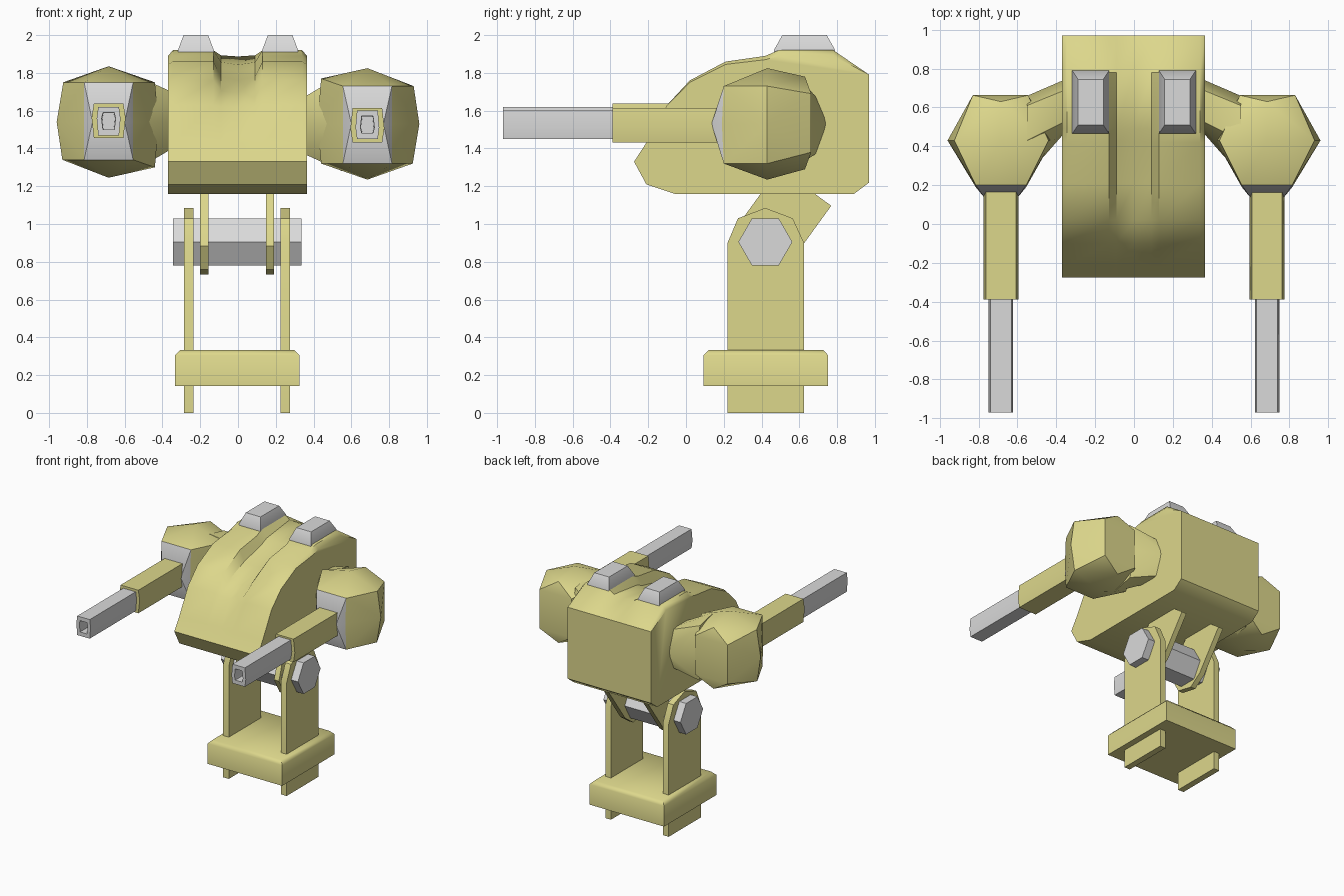
import bpy, bmesh, math

if "Cube" in bpy.data.objects:
    bpy.data.objects.remove(bpy.data.objects["Cube"])

def material(name, rgb):
    m = bpy.data.materials.new(name)
    m.diffuse_color = (*rgb, 1)
    m.use_nodes = True
    m.node_tree.nodes["Principled BSDF"].inputs["Base Color"].default_value = m.diffuse_color
    return m

KHAKI = material("khaki paint", (0.72, 0.68, 0.26))
GREY = material("light grey metal", (0.70, 0.70, 0.70))

def finish(name, bm, mats, angle=38, rule=None):
    bmesh.ops.recalc_face_normals(bm, faces=bm.faces)
    if rule:
        for f in bm.faces:
            f.material_index = 1 if rule(f) else 0
    me = bpy.data.meshes.new(name)
    bm.to_mesh(me)
    bm.free()
    for m in mats:
        me.materials.append(m)
    me.shade_smooth()
    me.set_sharp_from_angle(angle=math.radians(angle))
    ob = bpy.data.objects.new(name, me)
    bpy.context.collection.objects.link(ob)
    return ob

def hull(name, pts, mats, angle=38, rule=None):
    """Convex solid around the points."""
    bm = bmesh.new()
    res = bmesh.ops.convex_hull(bm, input=[bm.verts.new(p) for p in pts])
    loose = [v for v in bm.verts if not v.link_faces]
    bmesh.ops.delete(bm, geom=loose, context='VERTS')
    bmesh.ops.dissolve_limit(bm, angle_limit=0.01, verts=bm.verts, edges=bm.edges)
    return finish(name, bm, mats, angle, rule)

def loft(name, rings, mats, angle=38):
    """Skin through equal rings of points, capped at both ends."""
    bm = bmesh.new()
    vs = [[bm.verts.new(p) for p in r] for r in rings]
    n = len(vs[0])
    for a, b in zip(vs, vs[1:]):
        for i in range(n):
            j = (i + 1) % n
            bm.faces.new((a[i], a[j], b[j], b[i]))
    bm.faces.new(vs[0])
    bm.faces.new(vs[-1])
    return finish(name, bm, mats, angle)

def slab(name, profile, x0, x1, mat):
    """Side profile (y, z) extruded along x."""
    return hull(name, [(x, y, z) for x in (x0, x1) for y, z in profile], [mat])

# Body: side profile repeated in columns across x, top sunk along the middle groove
# (y, z, groove depth, outer edge drop)
side = [(0.97, 1.22, 0, 0), (0.89, 1.16, 0, 0), (-0.06, 1.16, 0, 0), (-0.21, 1.21, 0, 0),
        (-0.275, 1.33, 0, 0), (-0.21, 1.43, 0, 0), (-0.10, 1.63, 0.01, 0),
        (0.02, 1.76, 0.06, 0.01), (0.21, 1.86, 0.09, 0.015), (0.42, 1.89, 0.07, 0.02),
        (0.49, 1.92, 0.07, 0.03), (0.78, 1.92, 0.03, 0.03), (0.97, 1.79, 0, 0)]
columns = [(-0.37, 0, 1), (-0.345, 0, 0), (-0.13, 0, 0), (-0.09, 0.9, 0), (0, 1.1, 0),
           (0.09, 0.9, 0), (0.13, 0, 0), (0.34, 0, 0), (0.365, 0, 1)]
loft("body", [[(x, y, z - g * cg - d * cd) for y, z, g, d in side] for x, cg, cd in columns], [KHAKI], 42)

# Roof pods
for s, n in ((-1, "left"), (1, "right")):
    c = s * 0.223
    pts = [(c + k * 0.095, y, 1.90) for k in (-1, 1) for y in (0.465, 0.79)]
    pts += [(c + k * 0.095, y, 1.92) for k in (-1, 1) for y in (0.465, 0.79)]
    pts += [(c + k * 0.065, y, 2.0) for k in (-1, 1) for y in (0.51, 0.745)]
    hull(n + "_roof_pod", pts, [GREY], 30)

# Shoulder ball: grey front plate, widest ring, back ring
ball = [(x, 0.2, z) for x in (0.555, 0.815) for z in (1.32, 1.73)]
ball += [(0.60, 0.135, 1.53), (0.77, 0.135, 1.53), (0.555, 0.19, 1.53), (0.815, 0.19, 1.53)]
ball += [(x, 0.43, z) for x, z in ((0.96, 1.53), (0.93, 1.73), (0.685, 1.825), (0.44, 1.77),
                                   (0.42, 1.53), (0.44, 1.32), (0.685, 1.235), (0.925, 1.32))]
ball += [(x, 0.663, z) for x in (0.545, 0.83) for z in (1.38, 1.69)]
ball += [(0.685, 0.63, 1.78), (0.685, 0.63, 1.29)]

# Neck joining the shoulder to the body
neck = [(0.33, y, z) for y, z in ((0.54, 1.38), (0.54, 1.66), (0.70, 1.38), (0.70, 1.66),
                                  (0.50, 1.53), (0.755, 1.53))]
neck += [(0.55, y, z) for y, z in ((0.43, 1.28), (0.43, 1.79), (0.61, 1.32), (0.61, 1.76),
                                   (0.25, 1.53), (0.66, 1.53))]

def hexagon(hw, hb, h, y, zc):
    """Six-sided gun section at depth y."""
    return [(0.685 + a, y, zc + b) for a, b in
            ((hw, -0.015), (hb, h), (-hb, h), (-hw, -0.015), (-hb, -h), (hb, -h))]

sleeve = [hexagon(0.09, 0.078, 0.092, y, 1.523) for y in (0.19, -0.39)]
barrel = [hexagon(0.063, 0.055, 0.076, -0.36, 1.526), hexagon(0.063, 0.055, 0.076, -0.97, 1.526),
          hexagon(0.037, 0.030, 0.045, -0.97, 1.526), hexagon(0.034, 0.028, 0.043, -0.86, 1.526)]

for s, n in ((1, "right"), (-1, "left")):
    # The left arm is the right one turned half a turn about the y axis
    def turn(pts):
        return [(s * x, y, z if s > 0 else 3.07 - z) for x, y, z in pts]
    hull(n + "_shoulder", turn(ball), [KHAKI, GREY], 42,
         lambda f: all(v.co.y < 0.21 for v in f.verts))
    hull(n + "_shoulder_neck", turn(neck), [KHAKI], 42)
    loft(n + "_gun_sleeve", [turn(r) for r in sleeve], [KHAKI])
    loft(n + "_gun_barrel", [turn(r) for r in barrel], [GREY])

# Legs with rounded tops, and slanted struts up into the body
leg = [(0.22, 0), (0.625, 0), (0.625, 0.9), (0.565, 1.03), (0.42, 1.085), (0.275, 1.03), (0.22, 0.9)]
hip_y, hip_z = 0.42, 0.905
tilt = math.radians(-36)
strut = []
for u, v in ((-0.17, 0.36), (0.17, 0.36), (0.17, 0), (0.13, -0.12), (0, -0.18), (-0.13, -0.12), (-0.17, 0)):
    strut.append((hip_y + u * math.cos(tilt) - v * math.sin(tilt),
                  hip_z + u * math.sin(tilt) + v * math.cos(tilt)))
for s, n in ((-1, "left"), (1, "right")):
    o = -0.005
    slab(n + "_leg", leg, o + s * 0.23, o + s * 0.28, KHAKI)
    slab(n + "_hip_strut", strut, o + s * 0.152, o + s * 0.195, KHAKI)

# Hip axle
slab("hip_axle", [(hip_y + 0.143 * math.cos(i * math.pi / 3), hip_z + 0.143 * math.sin(i * math.pi / 3))
                  for i in range(6)], -0.345, 0.335, GREY)

# Base block with chamfered top
base = [(x, y, z) for x in (-0.333, 0.325) for y in (0.093, 0.753) for z in (0.143, 0.305)]
base += [(x, y, 0.333) for x in (-0.305, 0.297) for y in (0.12, 0.726)]
hull("base_block", base, [KHAKI], 50)
